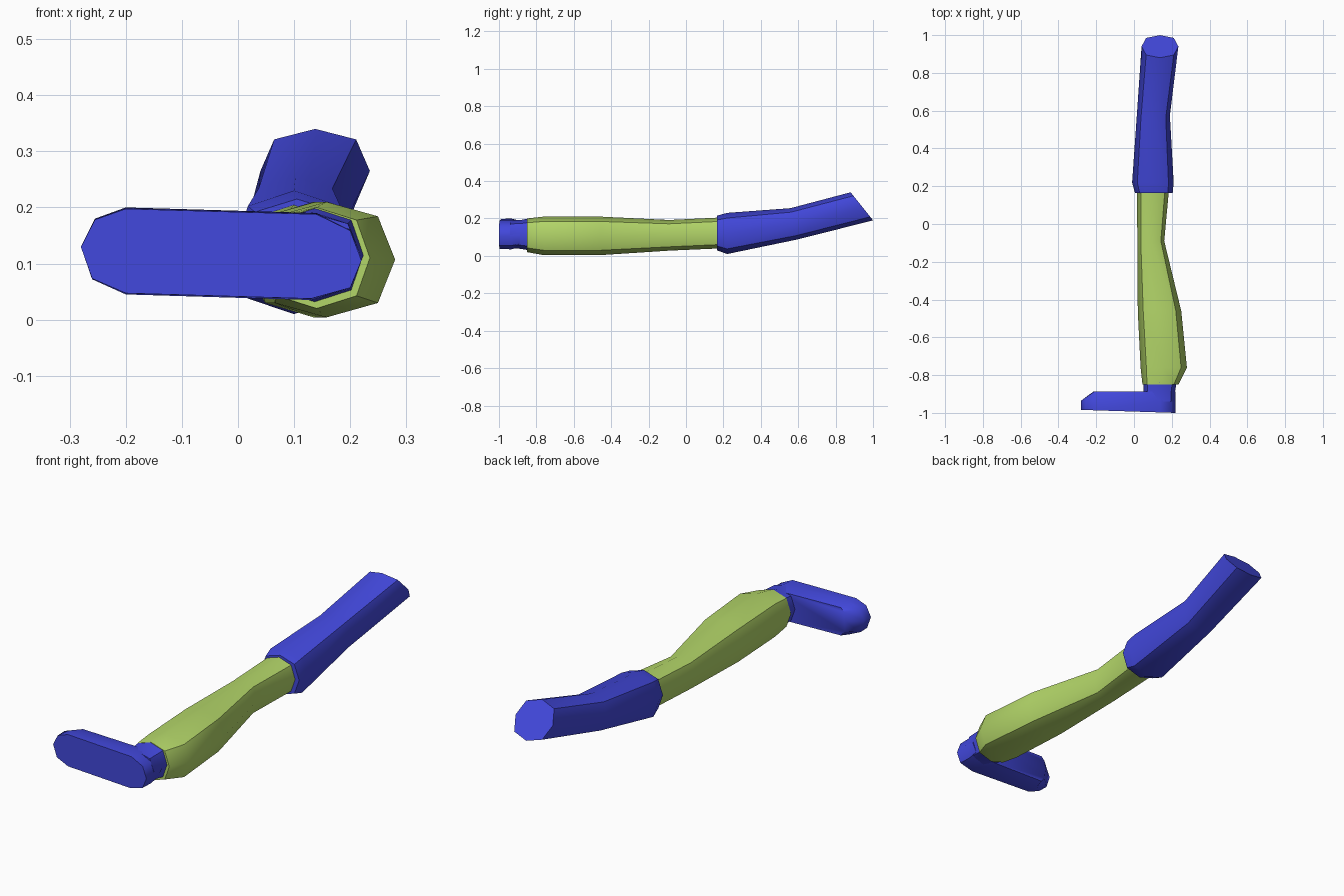
import bpy, bmesh, math

if "Cube" in bpy.data.objects:
    bpy.data.objects.remove(bpy.data.objects["Cube"])


def material(name, color):
    m = bpy.data.materials.new(name)
    m.diffuse_color = (*color, 1)
    m.use_nodes = True
    m.node_tree.nodes["Principled BSDF"].inputs["Base Color"].default_value = m.diffuse_color
    return m


BLUE = material("blue", (0.055, 0.065, 0.72))
GREEN = material("green", (0.45, 0.67, 0.14))


def ring(y, x0, x1, z0, z1, slope=0.0, n=8):
    """Octagonal section across the leg, leaning in y by slope."""
    cx, cz, rx, rz = (x0 + x1) / 2, (z0 + z1) / 2, (x1 - x0) / 2, (z1 - z0) / 2
    pts = []
    for i in range(n):
        a = math.tau * i / n
        c, s = math.cos(a), math.sin(a)
        k = 1.06 if i % 2 else 1.0
        pts.append((cx + k * rx * c, y + slope * k * rz * s, cz + k * rz * s))
    return pts


def loft(name, rings, mat, angle=50):
    bm = bmesh.new()
    vs = [[bm.verts.new(p) for p in r] for r in rings]
    n = len(vs[0])
    for a, b in zip(vs, vs[1:]):
        for i in range(n):
            j = (i + 1) % n
            bm.faces.new((a[i], a[j], b[j], b[i]))
    bm.faces.new(vs[0])
    bm.faces.new(vs[-1])
    bmesh.ops.recalc_face_normals(bm, faces=bm.faces)
    me = bpy.data.meshes.new(name)
    bm.to_mesh(me)
    bm.free()
    me.materials.append(mat)
    ob = bpy.data.objects.new(name, me)
    bpy.context.collection.objects.link(ob)
    bpy.ops.object.select_all(action='DESELECT')
    ob.select_set(True)
    bpy.context.view_layer.objects.active = ob
    bpy.ops.object.shade_smooth_by_angle(angle=math.radians(angle))
    return ob


# Upper leg with slanted top end
loft("upper_leg", [
    ring(0.165, 0.005, 0.205, 0.03, 0.215),
    ring(0.22, -0.01, 0.21, 0.01, 0.23),
    ring(0.575, 0.015, 0.19, 0.087, 0.255, -0.2),
    ring(0.94, 0.04, 0.235, 0.19, 0.34, -0.8),
], BLUE)

# Lower leg, swelling towards the cuff
loft("lower_leg", [
    ring(-0.85, 0.045, 0.235, 0.02, 0.2),
    ring(-0.76, 0.035, 0.28, 0.004, 0.21),
    ring(-0.46, 0.02, 0.25, 0.004, 0.21),
    ring(-0.09, 0.018, 0.16, 0.028, 0.192),
    ring(0.18, 0.015, 0.185, 0.04, 0.205),
], GREEN)

# Ankle
loft("ankle", [
    ring(-0.94, 0.04, 0.218, 0.04, 0.19),
    ring(-0.885, 0.05, 0.218, 0.038, 0.192),
    ring(-0.84, 0.05, 0.225, 0.03, 0.2),
], BLUE)

# Foot: sole outline stacked upwards, toe drawn back at the top
SOLE = [(-0.28, 0.13), (-0.255, 0.18), (-0.2, 0.2), (0.14, 0.19), (0.2, 0.16),
        (0.22, 0.105), (0.2, 0.055), (0.13, 0.035), (-0.2, 0.045), (-0.26, 0.072)]


def sole_ring(y, tilt, toe, width):
    pts = []
    for x, z in SOLE:
        x2 = max(x, toe + 0.3 * (x + 0.28))
        pts.append((x2, y - tilt * (x + 0.28), 0.118 + (z - 0.118) * width))
    return pts


loft("foot", [
    sole_ring(-0.984, 0.032, -0.28, 0.97),
    sole_ring(-0.935, 0.0, -0.28, 1.0),
    sole_ring(-0.887, 0.0, -0.215, 0.85),
], BLUE)
